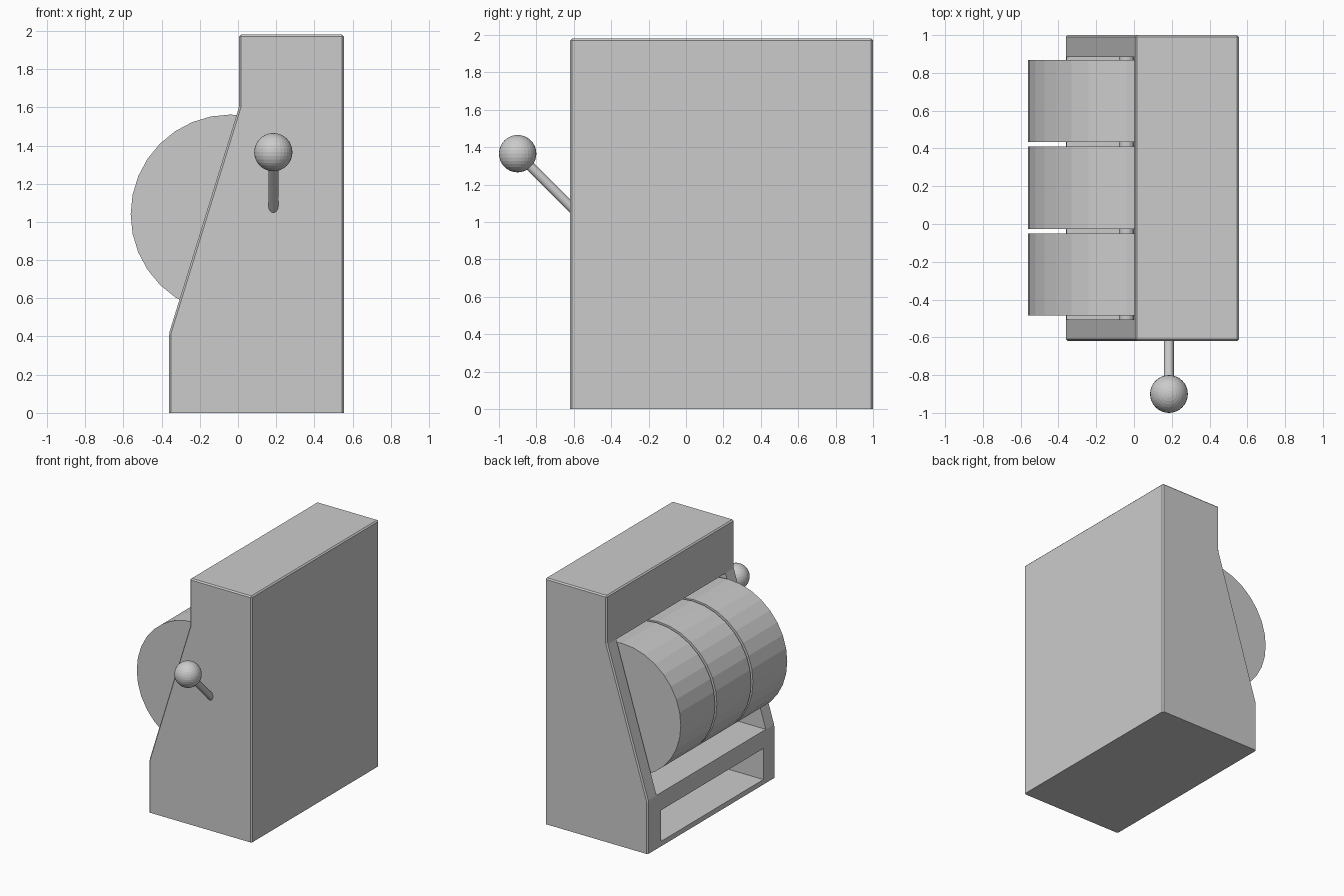
import bpy, bmesh, math
from mathutils import Vector, Matrix

if "Cube" in bpy.data.objects:
    bpy.data.objects.remove(bpy.data.objects["Cube"])


def make_object(name, bm):
    bmesh.ops.recalc_face_normals(bm, faces=bm.faces)
    mesh = bpy.data.meshes.new(name)
    bm.to_mesh(mesh)
    bm.free()
    obj = bpy.data.objects.new(name, mesh)
    bpy.context.collection.objects.link(obj)
    return obj


def prism(name, profile, y0, y1, bevel=0.0):
    """Extrude an x-z profile from y0 to y1, bevelling edges above the base."""
    bm = bmesh.new()
    face = bm.faces.new([bm.verts.new((x, y0, z)) for x, z in profile])
    ext = bmesh.ops.extrude_face_region(bm, geom=[face])
    verts = [v for v in ext["geom"] if isinstance(v, bmesh.types.BMVert)]
    bmesh.ops.translate(bm, verts=verts, vec=(0, y1 - y0, 0))
    bmesh.ops.recalc_face_normals(bm, faces=bm.faces)
    if bevel:
        edges = [e for e in bm.edges if max(v.co.z for v in e.verts) > 0.001]
        bmesh.ops.bevel(bm, geom=edges, offset=bevel, segments=1, affect='EDGES')
    return make_object(name, bm)


def cylinder(name, p0, p1, radius, sides):
    p0, p1 = Vector(p0), Vector(p1)
    axis = p1 - p0
    rot = Vector((0, 0, 1)).rotation_difference(axis).to_matrix().to_4x4()
    bm = bmesh.new()
    bmesh.ops.create_cone(bm, cap_ends=True, segments=sides, radius1=radius, radius2=radius,
                          depth=axis.length, matrix=Matrix.Translation((p0 + p1) / 2) @ rot)
    return make_object(name, bm)


def box_profile(x0, x1, z0, z1):
    return [(x0, z0), (x1, z0), (x1, z1), (x0, z1)]


# Cabinet with sloping face
cabinet = prism("cabinet", [(-0.36, 0), (0.555, 0), (0.555, 1.98), (0.005, 1.98),
                            (0.005, 1.6), (-0.36, 0.42)], -0.62, 1.0, 0.01)

# Reel window and payout tray recesses
cutters = [prism("window_cutter", box_profile(-0.8, 0.5, 0.43, 1.59), -0.505, 0.885),
           prism("tray_cutter", box_profile(-0.8, 0.3, 0.04, 0.29), -0.47, 0.83)]
for cutter in cutters:
    mod = cabinet.modifiers.new(cutter.name, 'BOOLEAN')
    mod.operation = 'DIFFERENCE'
    mod.solver = 'EXACT'
    mod.object = cutter
    cutter.hide_render = True
    cutter.hide_set(True)

# Three reels on an axle
CX, CZ = -0.04, 1.04
for i in range(3):
    y = -0.485 + i * 0.459
    cylinder(f"reel_{i + 1}", (CX, y, CZ), (CX, y + 0.436, CZ), 0.522, 32)
cylinder("reel_axle", (CX, -0.52, CZ), (CX, 0.9, CZ), 0.04, 16)

# Pull lever with ball knob
cylinder("lever_rod", (0.185, -0.56, 1.025), (0.185, -0.88, 1.345), 0.026, 32)
bm = bmesh.new()
bmesh.ops.create_uvsphere(bm, u_segments=32, v_segments=16, radius=0.1,
                          matrix=Matrix.Translation((0.185, -0.9, 1.365)))
make_object("lever_knob", bm)
